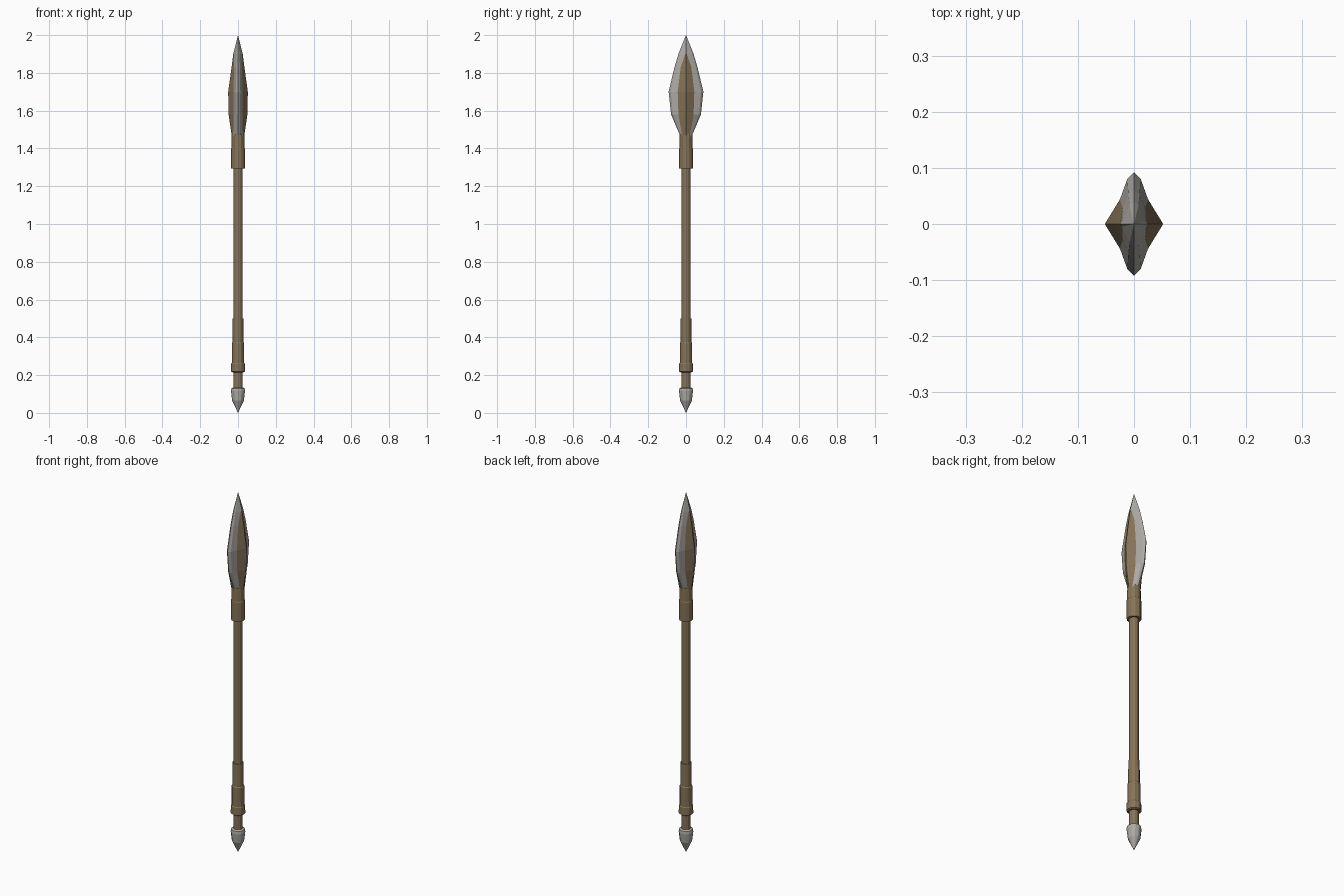
import bpy, bmesh
from math import cos, sin, pi

if "Cube" in bpy.data.objects:
    bpy.data.objects.remove(bpy.data.objects["Cube"])

wood = bpy.data.materials.new("brown")
wood.diffuse_color = (0.24, 0.17, 0.095, 1)
wood.use_nodes = True
wood.node_tree.nodes["Principled BSDF"].inputs["Base Color"].default_value = wood.diffuse_color
steel = bpy.data.materials.new("grey")
steel.diffuse_color = (0.42, 0.40, 0.37, 1)
steel.use_nodes = True
steel.node_tree.nodes["Principled BSDF"].inputs["Base Color"].default_value = steel.diffuse_color


def loft(name, rings, mats, mat_of=lambda ring, side: 0):
    """Skin a stack of equal-sized point rings and cap both ends."""
    bm = bmesh.new()
    rows = [[bm.verts.new(p) for p in ring] for ring in rings]
    n = len(rows[0])
    for r in range(len(rows) - 1):
        for i in range(n):
            j = (i + 1) % n
            f = bm.faces.new((rows[r][i], rows[r][j], rows[r + 1][j], rows[r + 1][i]))
            f.material_index = mat_of(r, i)
    bm.faces.new(rows[0][::-1])
    bm.faces.new(rows[-1])
    bmesh.ops.remove_doubles(bm, verts=bm.verts, dist=0.0003)
    bmesh.ops.recalc_face_normals(bm, faces=bm.faces)
    me = bpy.data.meshes.new(name)
    bm.to_mesh(me)
    bm.free()
    for m in mats:
        me.materials.append(m)
    ob = bpy.data.objects.new(name, me)
    bpy.context.collection.objects.link(ob)
    return ob


def turned(name, profile, mat, sides=12):
    """Revolve (radius, height) pairs around z."""
    loft(name, [[(r * cos(2 * pi * i / sides), r * sin(2 * pi * i / sides), z)
                 for i in range(sides)] for r, z in profile], [mat])


# Shaft, grip and head collar
turned("shaft", [(0.024, 0.12), (0.024, 1.40)], wood)
turned("grip", [(0.030, 0.215), (0.037, 0.22), (0.036, 0.26), (0.033, 0.265),
                (0.032, 0.37), (0.029, 0.375), (0.028, 0.50)], wood)
turned("collar", [(0.036, 1.295), (0.036, 1.40), (0.034, 1.405), (0.033, 1.48)], wood)

# Pointed metal butt
turned("butt_spike", [(0.024, 0.135), (0.035, 0.13), (0.037, 0.115),
                      (0.031, 0.065), (0.0, 0.0)], steel)


# Leaf blade: ridge depth, inlay corner, bevel corner, edge half-width, height
def section(ridge, mx, my, bx, by, edge, z):
    q = [(ridge, 0), (mx, my), (bx, by), (0, edge)]
    half = q + [(-x, y) for x, y in q[2::-1]]
    return [(x, y, z) for x, y in half + [(x, -y) for x, y in half[5:0:-1]]]


blade = [
    section(0.032, 0.026, 0.019, 0.012, 0.025, 0.028, 1.46),
    section(0.050, 0.023, 0.040, 0.011, 0.070, 0.079, 1.58),
    section(0.052, 0.025, 0.044, 0.012, 0.080, 0.092, 1.70),
    section(0.034, 0.020, 0.028, 0.010, 0.052, 0.061, 1.83),
    section(0.025, 0.021, 0.004, 0.008, 0.033, 0.040, 1.90),
    section(0, 0, 0, 0, 0, 0, 2.00),
]
# Sides next to the front and back ridges carry the brown inlay
loft("blade", blade, [steel, wood],
     lambda ring, side: int(ring < 4 and side in (0, 5, 6, 11)))
